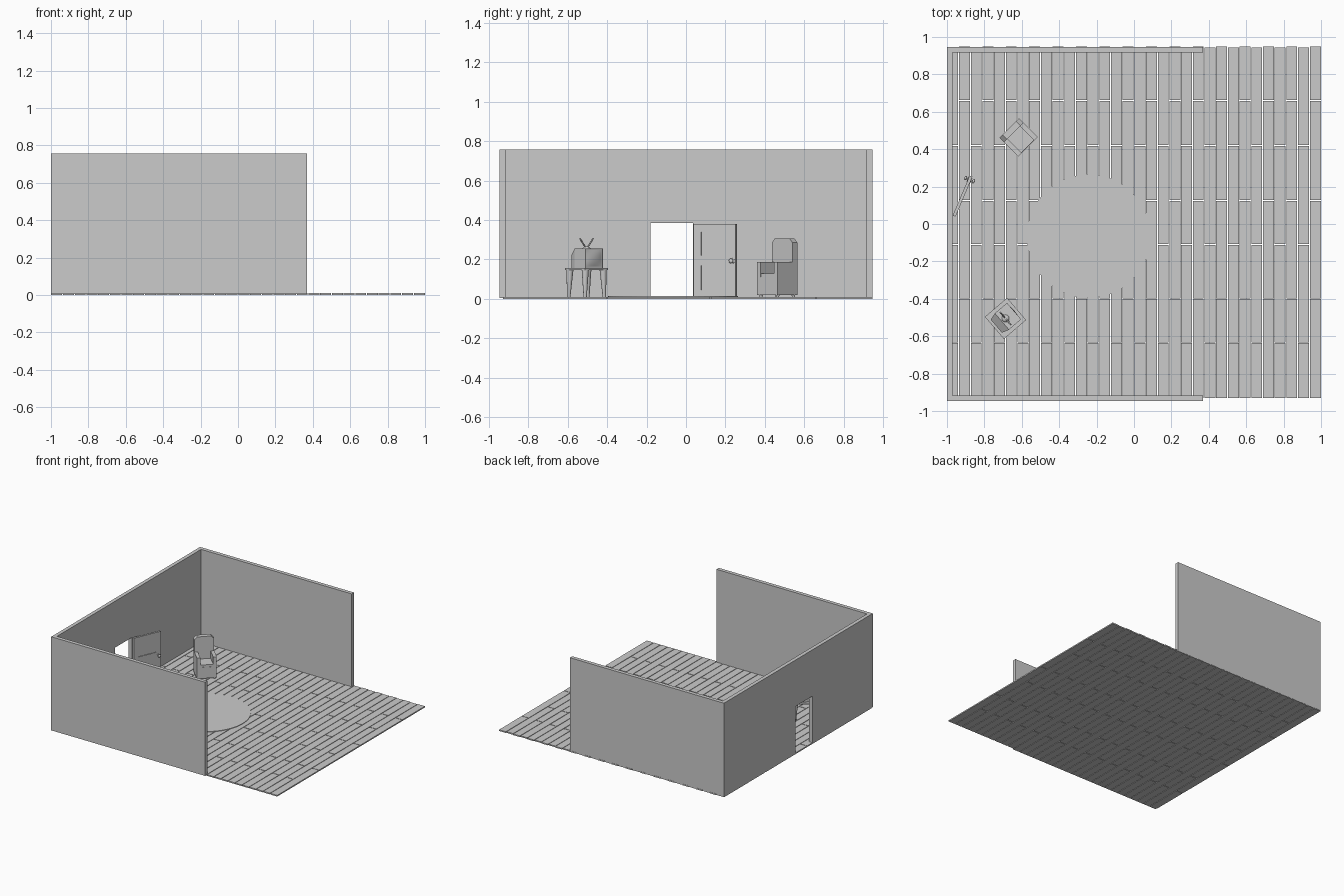
import bpy, bmesh, math
from mathutils import Matrix, Vector

if "Cube" in bpy.data.objects:
    bpy.data.objects.remove(bpy.data.objects["Cube"])

grey = bpy.data.materials.new("plain grey")
grey.diffuse_color = (0.6, 0.6, 0.6, 1)
grey.use_nodes = True
grey.node_tree.nodes["Principled BSDF"].inputs["Base Color"].default_value = grey.diffuse_color


def finish(name, bm, place=None, smooth=False):
    """Turn a bmesh into a named object, optionally moved into a furniture frame."""
    if place is not None:
        bm.transform(place)
    bmesh.ops.recalc_face_normals(bm, faces=bm.faces)
    me = bpy.data.meshes.new(name)
    bm.to_mesh(me)
    bm.free()
    me.materials.append(grey)
    ob = bpy.data.objects.new(name, me)
    bpy.context.collection.objects.link(ob)
    if smooth:
        bpy.context.view_layer.objects.active = ob
        ob.select_set(True)
        bpy.ops.object.shade_smooth_by_angle(angle=math.radians(35))
        ob.select_set(False)
    return ob


def add_box(bm, x0, x1, y0, y1, z0, z1):
    m = Matrix.Translation(((x0 + x1) / 2, (y0 + y1) / 2, (z0 + z1) / 2))
    m = m @ Matrix.Diagonal((x1 - x0, y1 - y0, z1 - z0, 1))
    bmesh.ops.create_cube(bm, size=1, matrix=m)


def boxes(name, spans, place=None):
    bm = bmesh.new()
    for s in spans:
        add_box(bm, *s)
    return finish(name, bm, place)


def prism_x(name, outline, x0, x1, place=None):
    """Extrude a (y, z) outline along x."""
    bm = bmesh.new()
    f = bm.faces.new([bm.verts.new((x0, y, z)) for y, z in outline])
    r = bmesh.ops.extrude_face_region(bm, geom=[f])
    vs = [v for v in r["geom"] if isinstance(v, bmesh.types.BMVert)]
    bmesh.ops.translate(bm, verts=vs, vec=(x1 - x0, 0, 0))
    return finish(name, bm, place)


def add_rod(bm, a, b, r0, r1, seg=12):
    a, b = Vector(a), Vector(b)
    d = b - a
    m = Matrix.Translation((a + b) / 2) @ d.to_track_quat('Z', 'Y').to_matrix().to_4x4()
    bmesh.ops.create_cone(bm, cap_ends=True, segments=seg, radius1=r0, radius2=r1,
                          depth=d.length, matrix=m)


def frame(x, y, deg):
    return Matrix.Translation((x, y, 0)) @ Matrix.Rotation(math.radians(deg), 4, 'Z')


# floor planks: 32 columns with staggered end joints
spans = []
W, G = 0.0625, 0.0022
for c in range(32):
    x = -1 + c * W
    if c % 2:
        cuts = [-0.93, -0.40, 0.125, 0.66, 0.948]
    else:
        cuts = [-0.93, -0.635, -0.11, 0.42, 0.944]
    for i in range(len(cuts) - 1):
        lo = cuts[i] + (G if i else 0)
        hi = cuts[i + 1] - (G if i < len(cuts) - 2 else 0)
        spans.append((x + (G if c else 0), x + W - (G if c < 31 else 0), lo, hi, 0, 0.01))
boxes("floor_planks", spans)

# walls
Y, T, H, Z = 0.946, 0.03, 0.757, 0.004
prism_x("door_wall", [(-Y, Z), (-0.18, Z), (-0.18, 0.384), (0.036, 0.384), (0.036, Z),
                      (Y, Z), (Y, H), (-Y, H)], -1, -1 + T)
for side, s in (("far", 1), ("near", -1)):
    a, b = sorted((s * Y, s * (Y - T)))
    boxes(side + "_side_wall", [(-1 + T, 0.37, a, b, Z, H)])

# round rug
bm = bmesh.new()
add_rod(bm, (-0.243, -0.065, 0.009), (-0.243, -0.065, 0.014), 0.33, 0.33, 64)
finish("round_rug", bm)

# open door: thin core with raised stiles and rails
door = frame(-0.962, 0.042, 67)
L, D, B, TOP = 0.232, 0.008, 0.012, 0.38
a, b = 0.04, L - 0.04
boxes("door_leaf", [
    (0, a, -D, D, B, TOP), (b, L, -D, D, B, TOP),
    (a, b, -D, D, B, 0.045), (a, b, -D, D, 0.17, 0.22), (a, b, -D, D, 0.34, TOP),
    (a, b, -0.003, 0.003, 0.045, 0.17), (a, b, -0.003, 0.003, 0.22, 0.34)], door)
bm = bmesh.new()
for s in (1, -1):
    add_rod(bm, (0.212, s * D, 0.192), (0.212, s * 0.011, 0.192), 0.014, 0.014, 16)
    add_rod(bm, (0.212, s * 0.01, 0.192), (0.212, s * 0.02, 0.192), 0.005, 0.005)
    m = Matrix.Translation((0.212, s * 0.023, 0.192)) @ Matrix.Diagonal((1, 0.6, 1, 1))
    bmesh.ops.create_uvsphere(bm, u_segments=16, v_segments=10, radius=0.012, matrix=m)
finish("door_knobs", bm, door, True)

# armchair, local +x is its front
chair = frame(-0.617, 0.463, -45)
hw, hd = 0.0735, 0.071
boxes("chair_base", [(-hd, hd, -hw, hw, 0.02, 0.11)], chair)
boxes("chair_seat", [(-hd + 0.035, hd - 0.002, -hw + 0.026, hw - 0.026, 0.11, 0.128)], chair)
for side, s in (("left", 1), ("right", -1)):
    p, q = sorted((s * hw, s * (hw - 0.026)))
    boxes(side + "_chair_arm", [(-hd + 0.035, hd, p, q, 0.11, 0.187)], chair)
c = 0.022
prism_x("chair_back", [(-hw, 0.11), (hw, 0.11), (hw, 0.307 - c), (hw - c, 0.307),
                       (c - hw, 0.307), (-hw, 0.307 - c)], -hd, -hd + 0.035, chair)
bm = bmesh.new()
for sx in (1, -1):
    for sy in (1, -1):
        px, py = sx * (hd - 0.014), sy * (hw - 0.014)
        add_rod(bm, (px, py, 0.009), (px, py, 0.021), 0.008, 0.01)
finish("chair_feet", bm, chair)

# small table
tv = frame(-0.687, -0.505, 40.6)
h = 0.078
boxes("table_top", [(-h, h, -h, h, 0.145, 0.157)], tv)
bm = bmesh.new()
for sx in (1, -1):
    for sy in (1, -1):
        add_rod(bm, (sx * 0.064, sy * 0.064, 0.005), (sx * 0.06, sy * 0.06, 0.146),
                0.008, 0.018, 12)
finish("table_legs", bm, tv, True)

# television: full-size front box that tapers towards the back
bm = bmesh.new()
rings = []
for x, w, z0, z1 in ((0.06, 0.058, 0.157, 0.255), (-0.025, 0.058, 0.157, 0.255),
                     (-0.064, 0.046, 0.157, 0.222)):
    rings.append([bm.verts.new((x, y, z)) for y, z in ((-w, z0), (w, z0), (w, z1), (-w, z1))])
for r0, r1 in zip(rings, rings[1:]):
    for i in range(4):
        j = (i + 1) % 4
        bm.faces.new((r0[i], r0[j], r1[j], r1[i]))
front = bm.faces.new(rings[0])
bm.faces.new(rings[-1])
bmesh.ops.inset_region(bm, faces=[front], thickness=0.007)
bmesh.ops.translate(bm, verts=front.verts, vec=(-0.004, 0, 0))
finish("television_case", bm, tv)

# bulging screen
bm = bmesh.new()
bmesh.ops.create_grid(bm, x_segments=10, y_segments=10, size=1)
for v in bm.verts:
    u, t = v.co.x, v.co.y
    v.co = (0.056 + 0.007 * (1 - u * u) * (1 - t * t), 0.051 * u, 0.206 + 0.042 * t)
finish("television_screen", bm, tv, True)

# aerial
bm = bmesh.new()
m = Matrix.Translation((0, 0, 0.255)) @ Matrix.Diagonal((1, 1, 0.5, 1))
bmesh.ops.create_uvsphere(bm, u_segments=16, v_segments=8, radius=0.02, matrix=m)
for s in (1, -1):
    add_rod(bm, (0, s * 0.004, 0.257), (0, s * 0.044, 0.306), 0.004, 0.004)
finish("aerial", bm, tv, True)
